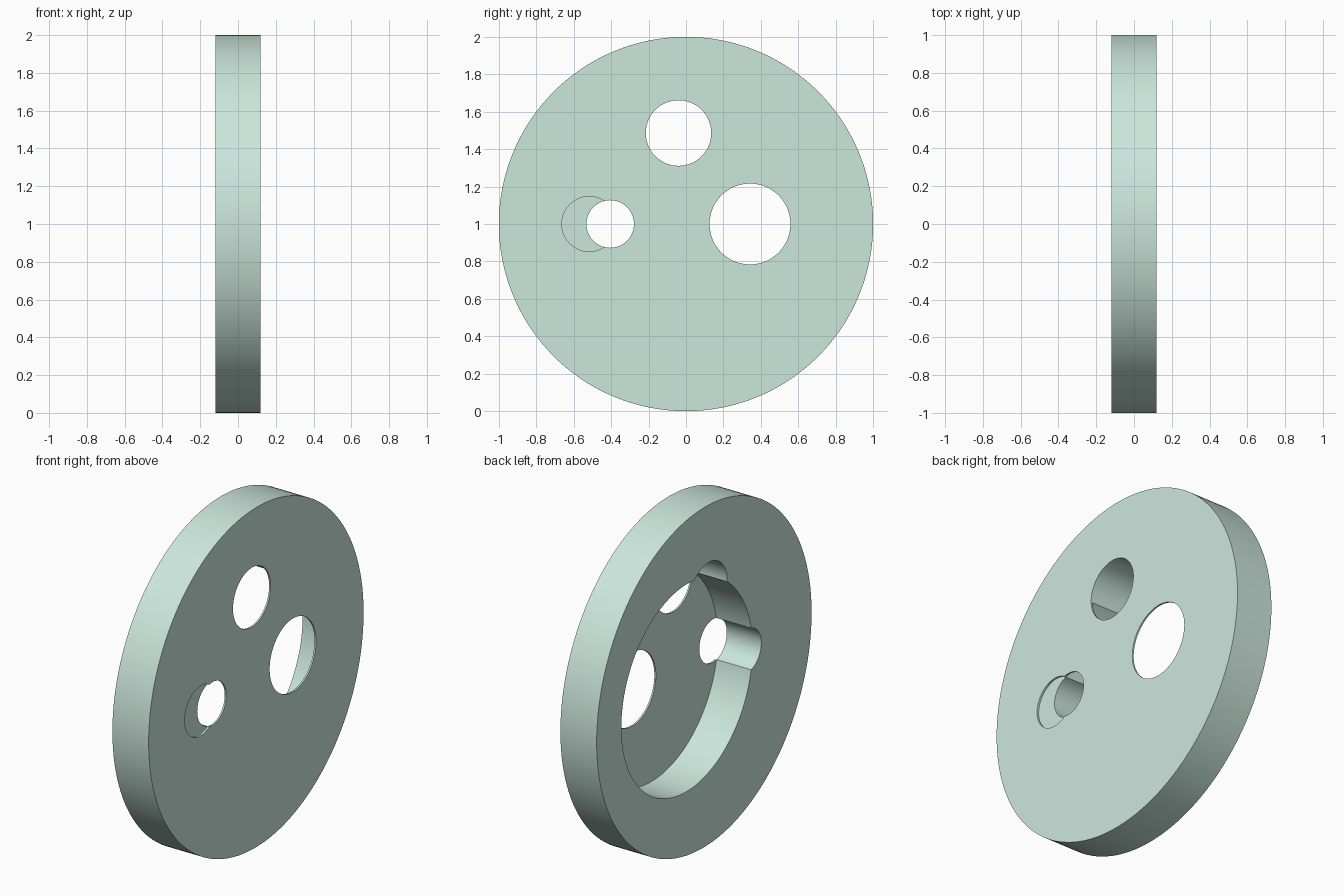
import bpy, math

if "Cube" in bpy.data.objects:
    bpy.data.objects.remove(bpy.data.objects["Cube"])

HALF = 0.118    # half thickness of the disc along x
PLATE = 0.010   # thin front wall left in front of the pocket


def disc(name, y, z, r, x0, x1, sides=128):
    """Cylinder lying along x from x0 to x1."""
    bpy.ops.mesh.primitive_cylinder_add(
        vertices=sides, radius=r, depth=x1 - x0,
        location=((x0 + x1) / 2, y, z), rotation=(0, math.pi / 2, 0))
    ob = bpy.context.object
    ob.name = name
    bpy.ops.object.transform_apply(location=True, rotation=True, scale=True)
    return ob


def cut(target, cutter):
    mod = target.modifiers.new(cutter.name, 'BOOLEAN')
    mod.operation = 'DIFFERENCE'
    mod.solver = 'EXACT'
    mod.object = cutter
    bpy.context.view_layer.objects.active = target
    bpy.ops.object.modifier_apply(modifier=mod.name)
    bpy.data.objects.remove(cutter, do_unlink=True)


# Main wheel
wheel = disc("wheel_disc", 0, 1, 1, -HALF, HALF, 192)

# Off-centre pocket, open on the -x face
cut(wheel, disc("pocket", 0.16, 1, 0.61, -0.3, HALF - PLATE, 160))

# Three through holes: top, right, left
for i, (y, z, r) in enumerate([(-0.04, 1.486, 0.175),
                               (0.342, 1.0, 0.216),
                               (-0.405, 1.0, 0.127)]):
    cut(wheel, disc(f"hole_{i}", y, z, r, -0.3, 0.3, 96))

# Shallow round recess on the +x face beside the left hole
cut(wheel, disc("recess", -0.517, 1.0, 0.147, HALF - PLATE - 0.001, 0.3, 96))

# Smooth rims with crisp edges
bpy.ops.object.select_all(action='DESELECT')
wheel.select_set(True)
bpy.context.view_layer.objects.active = wheel
bpy.ops.object.shade_smooth_by_angle(angle=math.radians(30))

# Pale green finish
mat = bpy.data.materials.new("pale_green")
mat.diffuse_color = (0.60, 0.80, 0.72, 1)
mat.use_nodes = True
mat.node_tree.nodes["Principled BSDF"].inputs["Base Color"].default_value = mat.diffuse_color
wheel.data.materials.clear()
wheel.data.materials.append(mat)
